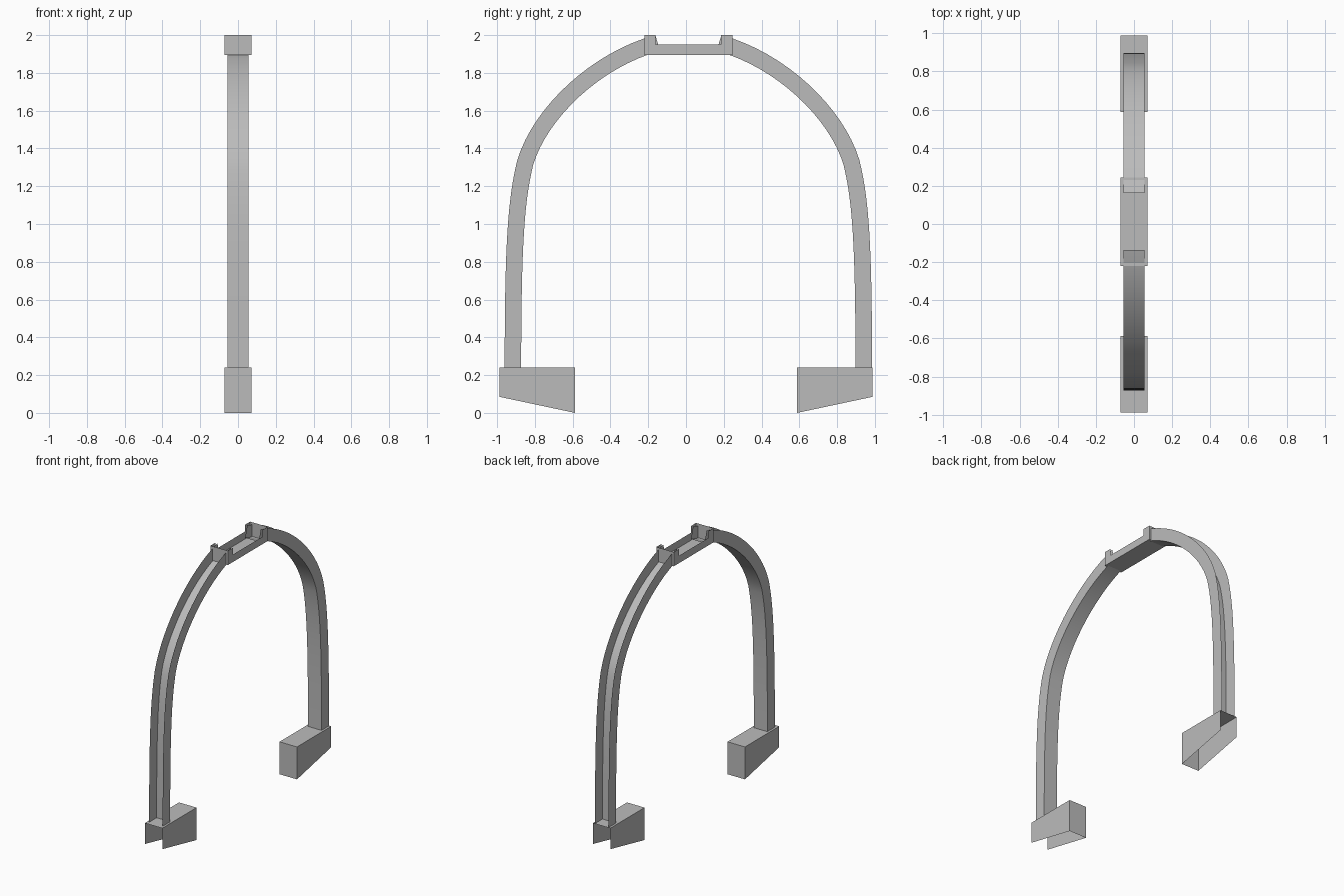
import bpy
import math
from mathutils import Vector
from mathutils.geometry import interpolate_bezier

cube = bpy.data.objects.get("Cube")
if cube:
    bpy.data.objects.remove(cube, do_unlink=True)

grey = bpy.data.materials.new("plain_grey")
grey.use_nodes = True
color = (0.5, 0.5, 0.5, 1)
grey.diffuse_color = color
grey.node_tree.nodes["Principled BSDF"].inputs["Base Color"].default_value = color

OFFSET = 0.0125          # the arch sits slightly towards the back
ARCH_HALF = 0.0555
WIDE_HALF = 0.0715
DEPTH = 0.0875


def add_sheet(name, verts, faces):
    """Thin sheet part made of single faces."""
    mesh = bpy.data.meshes.new(name)
    mesh.from_pydata(verts, [], faces)
    mesh.materials.append(grey)
    obj = bpy.data.objects.new(name, mesh)
    bpy.context.collection.objects.link(obj)
    bpy.ops.object.select_all(action="DESELECT")
    obj.select_set(True)
    bpy.context.view_layer.objects.active = obj
    bpy.ops.object.mode_set(mode="EDIT")
    bpy.ops.mesh.select_all(action="SELECT")
    bpy.ops.mesh.normals_make_consistent(inside=False)
    bpy.ops.object.mode_set(mode="OBJECT")
    bpy.ops.object.shade_smooth_by_angle(angle=math.radians(30))
    return obj


def extrude_profile(profile, half):
    """Vertices of a (y, z) outline at -x, then at +x."""
    return [(x, y, z) for x in (-half, half) for y, z in profile]


def bezier(*points):
    return interpolate_bezier(*[Vector(p) for p in points], 17)


# Outer edge of one half of the arch, from foot to crown
joint = (0.905, 1.34)
outer = bezier((0.9725, 0.24), (0.9725, 0.9), (0.955, 1.14), joint)
outer += bezier(joint, (0.82, 1.62), (0.51, 1.91), (0.175, 2.0))[1:]

# Inner edge is the outer one offset along its normal
inner = []
for i, p in enumerate(outer):
    tangent = (outer[min(i + 1, len(outer) - 1)] - outer[max(i - 1, 0)]).normalized()
    inner.append(p + DEPTH * Vector((-tangent.y, tangent.x)))
inner[0].y = outer[0].y


def arch_half(name, side):
    """Channel that opens outward: two side walls and an inner web."""
    verts, faces = [], []
    for o, n in zip(outer, inner):
        for x, p in ((-1, o), (-1, n), (1, n), (1, o)):
            verts.append((x * ARCH_HALF, side * p.x + OFFSET, p.y))
    for i in range(len(outer) - 1):
        for k in range(3):
            a = 4 * i + k
            faces.append((a, a + 1, a + 5, a + 4))
    add_sheet(name, verts, faces)


def foot(name, side):
    """Tapered shoe, open underneath and at the outer end."""
    profile = [(side * 0.9875, 0.24), (side * 0.5875, 0.24),
               (side * 0.5875, 0.0), (side * 0.9875, 0.085)]
    verts = extrude_profile(profile, WIDE_HALF)
    faces = [(0, 1, 2, 3), (4, 5, 6, 7), (0, 1, 5, 4), (1, 2, 6, 5)]
    add_sheet(name, verts, faces)


for label, s in (("front", -1), ("back", 1)):
    arch_half(label + "_arch_channel", s)
    foot(label + "_foot", s)

# Crown bracket: tray with raised ears and closed ends, open on top
END, EAR, LOW, MID, TOP = 0.2325, 0.173, 1.895, 1.95, 2.0
outline = [(-END, LOW), (END, LOW), (END, TOP), (EAR, TOP),
           (EAR, MID), (-EAR, MID), (-EAR, TOP), (-END, TOP)]
n = len(outline)
tray = extrude_profile([(y + OFFSET, z) for y, z in outline], WIDE_HALF)
add_sheet("crown_bracket", tray,
          [tuple(range(n)), tuple(range(n, 2 * n)),
           (0, 1, n + 1, n), (1, 2, n + 2, n + 1), (7, 0, n, n + 7)])
